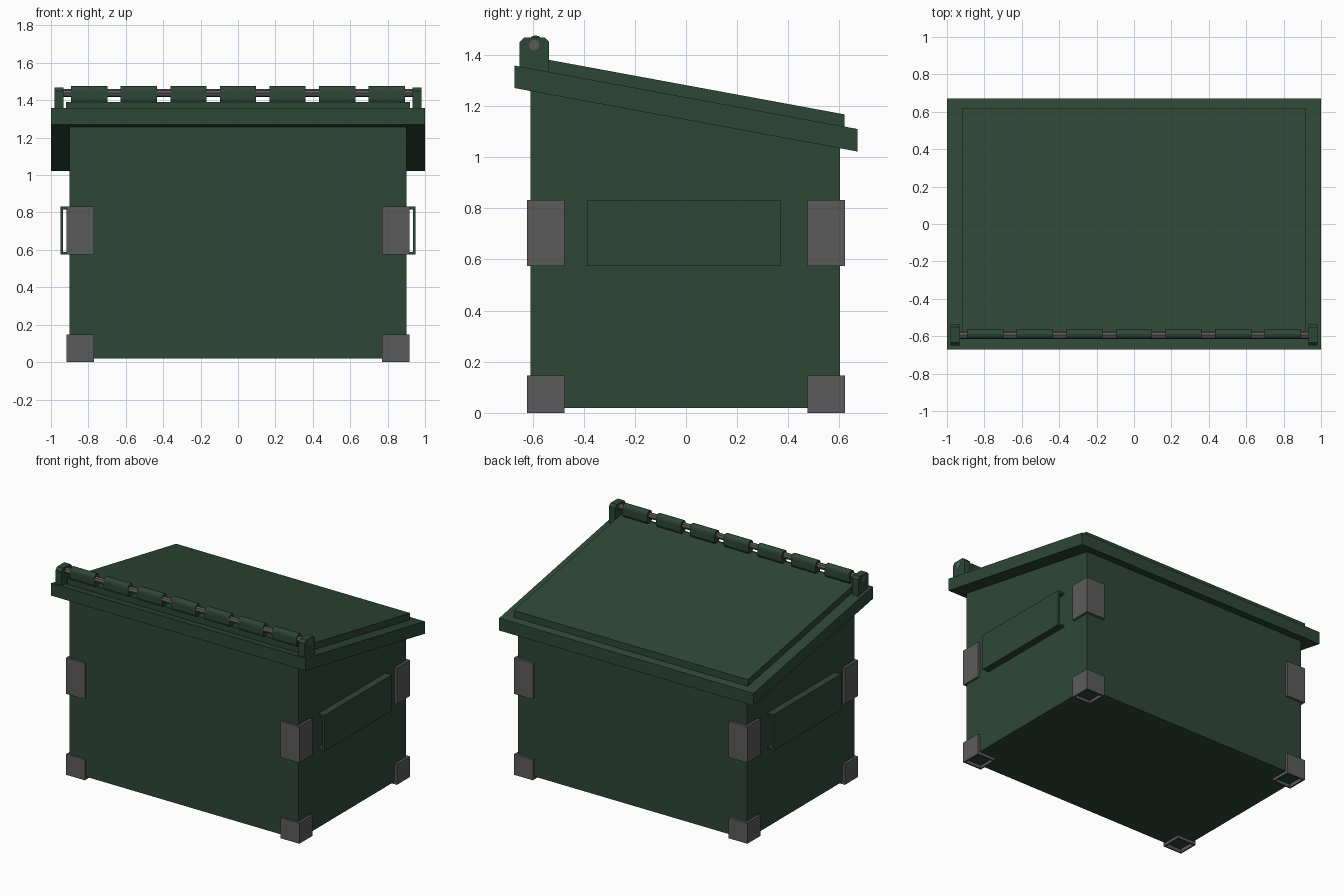
import bpy, bmesh, math
from mathutils import Matrix

if "Cube" in bpy.data.objects:
    bpy.data.objects.remove(bpy.data.objects["Cube"])

def material(name, rgb):
    m = bpy.data.materials.new(name)
    m.diffuse_color = (*rgb, 1)
    m.use_nodes = True
    m.node_tree.nodes["Principled BSDF"].inputs["Base Color"].default_value = m.diffuse_color
    return m

green = material("dark green paint", (0.028, 0.062, 0.039))
gray = material("gray steel", (0.105, 0.105, 0.105))

def finish(bm, name, mat):
    bmesh.ops.recalc_face_normals(bm, faces=bm.faces)
    me = bpy.data.meshes.new(name)
    bm.to_mesh(me)
    bm.free()
    me.materials.append(mat)
    ob = bpy.data.objects.new(name, me)
    bpy.context.collection.objects.link(ob)
    return ob

def prism(name, profile, x0, x1, mat):
    """Extrude a (y, z) profile along x."""
    bm = bmesh.new()
    f = bm.faces.new([bm.verts.new((x0, y, z)) for y, z in profile])
    r = bmesh.ops.extrude_face_region(bm, geom=[f])
    vs = [v for v in r["geom"] if isinstance(v, bmesh.types.BMVert)]
    bmesh.ops.translate(bm, verts=vs, vec=(x1 - x0, 0, 0))
    return finish(bm, name, mat)

def box_bm(x0, x1, y0, y1, z0, z1):
    bm = bmesh.new()
    bmesh.ops.create_cube(bm, size=1, matrix=Matrix.Translation(
        ((x0 + x1) / 2, (y0 + y1) / 2, (z0 + z1) / 2))
        @ Matrix.Diagonal((x1 - x0, y1 - y0, z1 - z0, 1)))
    return bm

# Sloped body, overhanging rim and lid
prism("bin_body", [(-.607, .02), (.603, .02), (.603, 1.08), (-.607, 1.305)], -.9, .9, green)
prism("top_rim", [(-.67, 1.27), (.67, 1.022), (.67, 1.11), (-.67, 1.358)], -1, 1, green)
prism("lid", [(-.60, 1.335), (.62, 1.11), (.62, 1.167), (-.60, 1.392)], -.92, .92, green)

# Hinge barrels: rounded-top profile
arc = [(-.588 + .027 * math.cos(a), 1.449 + .027 * math.sin(a))
       for a in (math.pi * i / 6 for i in range(7))]
barrel = arc + [(-.615, 1.405), (-.605, 1.385), (-.571, 1.385), (-.561, 1.405)]
for i in range(7):
    c = (i - 3) * .265
    prism(f"hinge_barrel_{i + 1}", barrel, c - .097, c + .097, green)

# Hinge rod
rod = [(-.594 + .021 * math.cos(math.pi * i / 4), 1.438 + .021 * math.sin(math.pi * i / 4))
       for i in range(8)]
prism("hinge_rod", rod, -.981, .981, gray)

# Hinge brackets and side fork pockets
bracket = [(-.65, 1.33), (-.535, 1.31), (-.535, 1.45), (-.552, 1.468),
           (-.633, 1.468), (-.65, 1.45)]
for s, side in ((-1, "left"), (1, "right")):
    prism(f"{side}_hinge_bracket", bracket, s * .932, s * .98, green)
    for part, x0, x1, z0, z1 in (("plate", .935, .95, .575, .831),
                                 ("top", .89, .94, .817, .831),
                                 ("bottom", .89, .94, .575, .589)):
        a, b = sorted((s * x0, s * x1))
        finish(box_bm(a, b, -.387, .37, z0, z1), f"{side}_fork_pocket_{part}", green)

# Corner guards and hollow feet
for sx in (-1, 1):
    for sy in (-1, 1):
        xa, xb = sorted((sx * .77, sx * .917))
        ya, yb = sorted((sy * .475, sy * .621))
        tag = ("left" if sx < 0 else "right") + ("_front" if sy < 0 else "_back")
        finish(box_bm(xa, xb, ya, yb, .575, .832), tag + "_corner_guard", gray)
        bm = box_bm(xa, xb, ya, yb, 0, .147)
        bm.normal_update()
        low = [f for f in bm.faces if f.normal.z < -.9]
        bmesh.ops.inset_region(bm, faces=low, thickness=.016)
        bmesh.ops.translate(bm, verts=low[0].verts[:], vec=(0, 0, 0))
        r = bmesh.ops.extrude_face_region(bm, geom=low)
        vs = [v for v in r["geom"] if isinstance(v, bmesh.types.BMVert)]
        bmesh.ops.translate(bm, verts=vs, vec=(0, 0, .06))
        top = [f for f in bm.faces if f.normal.z < -.9 and abs(f.calc_center_median().z - .06) < .01]
        inner = [f for f in r["geom"] if isinstance(f, bmesh.types.BMFace)]
        bmesh.ops.delete(bm, geom=list(set(top + inner + [f for f in low if f.is_valid])), context='FACES')
        finish(bm, tag + "_foot", gray)
